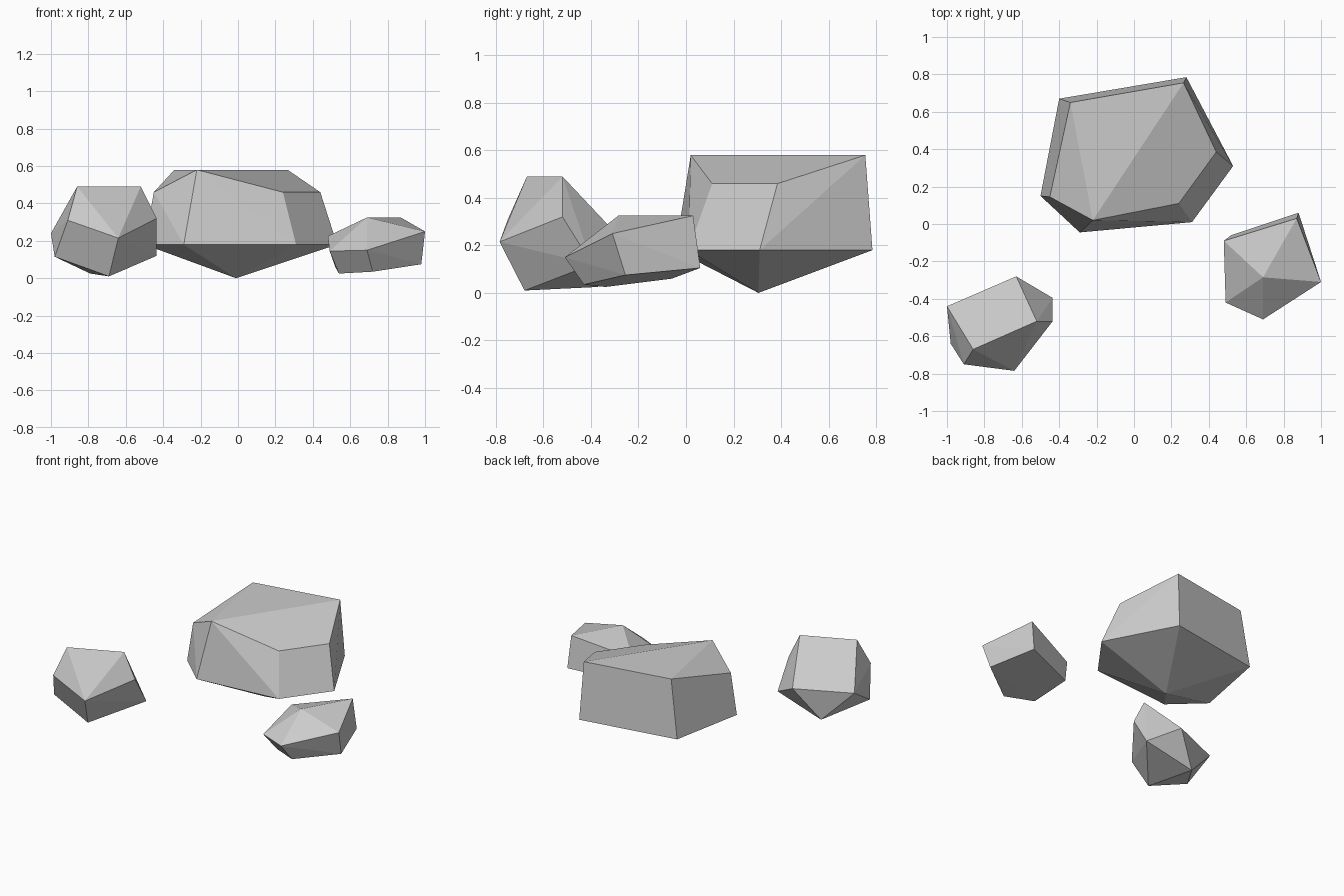
import bpy
import bmesh
from math import radians

default_cube = bpy.data.objects.get("Cube")
if default_cube:
    bpy.data.objects.remove(default_cube, do_unlink=True)


def make_material(name, colour):
    material = bpy.data.materials.new(name)
    material.use_nodes = True
    material.diffuse_color = colour
    shader = material.node_tree.nodes["Principled BSDF"]
    shader.inputs["Base Color"].default_value = colour
    shader.inputs["Roughness"].default_value = 0.9
    return material


def ring(height, *corners):
    """Lift a level outline of x, y corners to one height."""
    return [(x, y, height) for x, y in corners]


def make_rock(name, corners, material):
    """Wrap a faceted convex stone around its corner points."""
    bm = bmesh.new()
    for corner in corners:
        bm.verts.new(corner)
    hull = bmesh.ops.convex_hull(bm, input=bm.verts[:])
    inner = {g for g in hull["geom_interior"] + hull["geom_unused"]
             if isinstance(g, bmesh.types.BMVert)}
    bmesh.ops.delete(bm, geom=list(inner), context="VERTS")
    # Join nearly level triangles into broad flat facets
    bmesh.ops.dissolve_limit(bm, angle_limit=radians(2.5),
                             verts=bm.verts[:], edges=bm.edges[:])
    bmesh.ops.recalc_face_normals(bm, faces=bm.faces[:])
    mesh = bpy.data.meshes.new(name)
    bm.to_mesh(mesh)
    bm.free()
    mesh.materials.append(material)
    rock = bpy.data.objects.new(name, mesh)
    bpy.context.collection.objects.link(rock)
    return rock


stone = make_material("stone_grey", (0.6, 0.6, 0.6, 1))

# Large boulder: pointed underside, wide girdle, shoulder and sloping crown
boulder = ring(0, (-0.01, 0.305))
boulder += ring(0.18, (-0.5, 0.15), (-0.29, -0.045), (0.31, 0.01),
                (0.53, 0.31), (0.28, 0.785), (-0.4, 0.67))
boulder += ring(0.46, (-0.45, 0.145), (0.24, 0.11), (0.44, 0.385))
boulder += ring(0.58, (-0.34, 0.65), (-0.22, 0.02), (0.265, 0.755))
make_rock("large_boulder", boulder, stone)

# Medium rock: narrow keel, uneven waist and tilted top facet
keel = [(-0.69, -0.68, 0.01), (-0.79, -0.37, 0.025)]
waist = [(-0.98, -0.64, 0.115), (-0.435, -0.395, 0.12), (-0.64, -0.785, 0.215),
         (-1, -0.44, 0.24), (-0.63, -0.28, 0.235)]
shoulder = [(-0.91, -0.75, 0.31), (-0.435, -0.52, 0.32)]
crown = ring(0.49, (-0.86, -0.67), (-0.52, -0.52))
make_rock("medium_rock", keel + waist + shoulder + crown, stone)

# Small rock: flat sloping base, rim and a short ridge on top
base = [(0.54, -0.34, 0.025), (0.72, -0.43, 0.035), (0.98, -0.255, 0.075),
        (0.88, 0.06, 0.105), (0.52, -0.06, 0.06)]
rim = [(0.69, -0.51, 0.15), (0.49, -0.42, 0.145),
       (0.48, -0.09, 0.225), (1, -0.31, 0.25)]
ridge = ring(0.325, (0.69, -0.285), (0.87, 0.03))
make_rock("small_rock", base + rim + ridge, stone)
